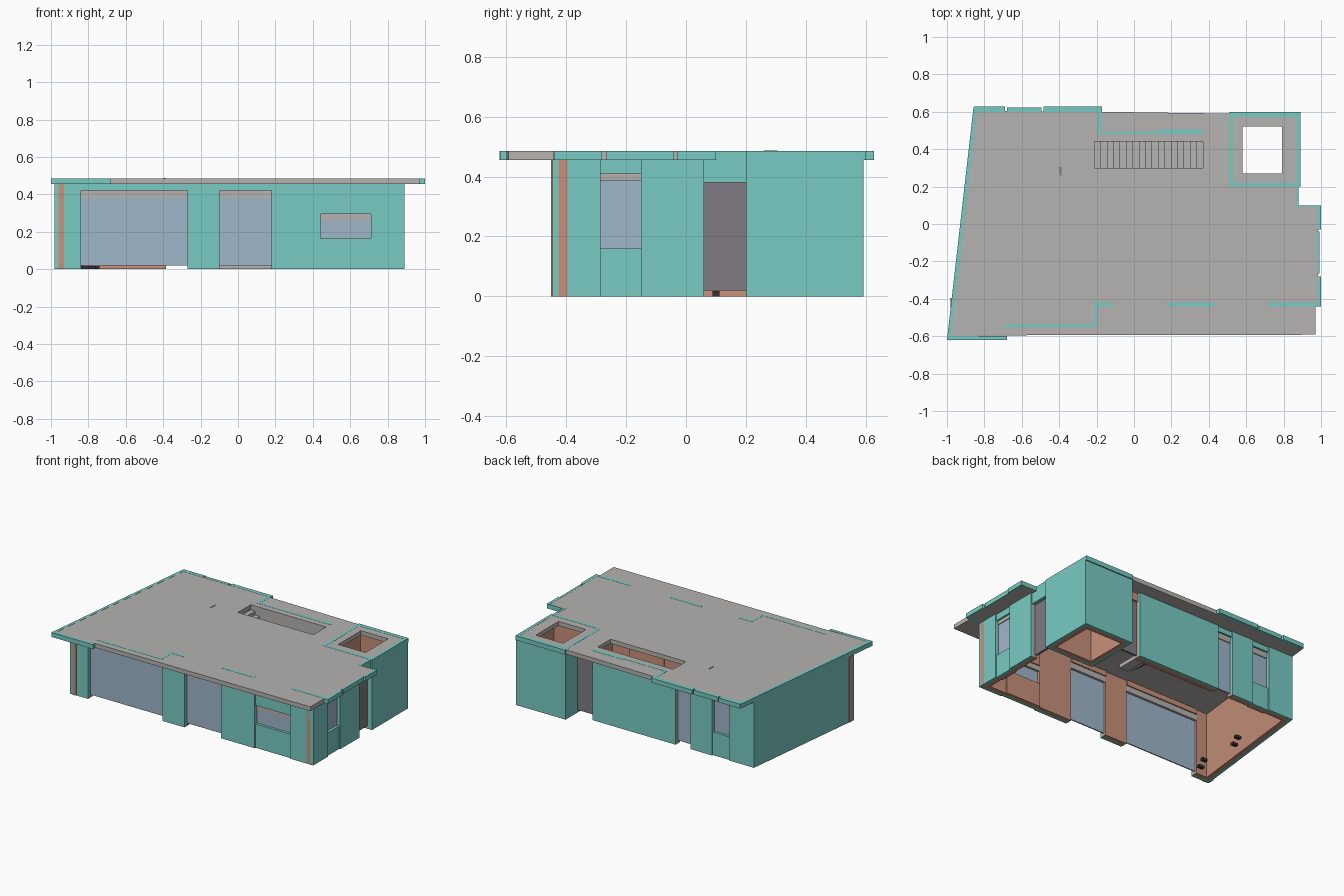
import bpy, bmesh, math
from mathutils import Vector

if "Cube" in bpy.data.objects:
    bpy.data.objects.remove(bpy.data.objects["Cube"])


def material(name, r, g, b):
    m = bpy.data.materials.new(name)
    m.diffuse_color = [((c / 255 + 0.055) / 1.055) ** 2.4 for c in (r, g, b)] + [1]
    m.use_nodes = True
    m.node_tree.nodes["Principled BSDF"].inputs["Base Color"].default_value = m.diffuse_color
    return m


TEAL = material("teal cladding", 120, 203, 195)
GREY = material("concrete grey", 182, 179, 177)
GLASS = material("pale blue glass", 160, 183, 203)
CLAY = material("terracotta lining", 200, 145, 122)
DOOR = material("dark grey door", 127, 124, 132)
BLACK = material("dark fitting", 50, 52, 56)


def prism(name, loops, z0, z1, mat):
    """Extrude an outline (first loop) with holes (other loops)."""
    bm = bmesh.new()
    for loop in loops:
        vs = [bm.verts.new((x, y, z0)) for x, y in loop]
        for a, b in zip(vs, vs[1:] + vs[:1]):
            bm.edges.new((a, b))
    bmesh.ops.triangle_fill(bm, edges=bm.edges[:], use_beauty=True, use_dissolve=False)
    geo = bmesh.ops.extrude_face_region(bm, geom=bm.faces[:])["geom"]
    for v in geo:
        if isinstance(v, bmesh.types.BMVert):
            v.co.z = z1
    # keep the base cap so the solid is closed
    if not any(all(abs(v.co.z - z0) < 1e-6 for v in f.verts) for f in bm.faces):
        low = [e for e in bm.edges if all(abs(v.co.z - z0) < 1e-6 for v in e.verts)]
        bmesh.ops.triangle_fill(bm, edges=low, use_beauty=True)
    bmesh.ops.recalc_face_normals(bm, faces=bm.faces[:])
    me = bpy.data.meshes.new(name)
    bm.to_mesh(me)
    bm.free()
    me.materials.append(mat)
    ob = bpy.data.objects.new(name, me)
    bpy.context.collection.objects.link(ob)
    return ob


def rect(x0, y0, x1, y1):
    return [(x0, y0), (x1, y0), (x1, y1), (x0, y1)]


def box(name, x0, y0, x1, y1, z0, z1, mat):
    return prism(name, [rect(x0, y0, x1, y1)], z0, z1, mat)


def slab(name, p, q, d0, d1, z0, z1, mat):
    """Upright panel from p to q, between two depths measured inward."""
    p, q = Vector(p), Vector(q)
    t = (q - p).normalized()
    n = Vector((-t.y, t.x))
    return prism(name, [[p + n * d0, q + n * d0, q + n * d1, p + n * d1]], z0, z1, mat)


H, TOP = 0.455, 0.485


def wall(name, p, q, z0=0, z1=H):
    slab(name + "_cladding", p, q, 0, 0.02, z0, z1, TEAL)
    slab(name + "_lining", p, q, 0.02, 0.05, z0, z1, CLAY)


def window(name, p, q, sill, head, blind):
    """Glazed bay: wall below, glass, grey lintel and wall above."""
    p, q = Vector(p), Vector(q)
    n = Vector((p.y - q.y, q.x - p.x)).normalized() * 0.008
    if sill > 0.05:
        wall(name + "_apron", p + n, q + n, 0, sill)
    wall(name + "_header", p + n, q + n, blind, H)
    slab(name + "_glass", p, q, 0.026, 0.034, sill, head, GLASS)
    slab(name + "_lintel", p, q, 0.02, 0.05, head, blind, GREY)


# Front wall
F = -0.445
for i, (a, b) in enumerate([(-0.98, -0.84), (-0.27, -0.10), (0.18, 0.44), (0.71, 0.89)]):
    wall(f"front_wall_{i}", (a, F), (b, F))
window("front_wide_bay", (-0.84, F), (-0.27, F), 0.02, 0.38, 0.42)
window("front_narrow_bay", (-0.10, F), (0.18, F), 0.02, 0.38, 0.42)
window("front_strip_window", (0.44, F), (0.71, F), 0.165, 0.26, 0.295)

# Right wall and side door
R = 0.89
wall("right_wall_front", (R, F), (R, -0.285))
window("right_window", (R, -0.285), (R, -0.15), 0.16, 0.385, 0.41)
wall("right_wall_back", (R, -0.15), (R, 0.06))
slab("side_door", (R, 0.06), (R, 0.20), 0.035, 0.05, 0.02, 0.385, DOOR)
slab("side_door_header", (R, 0.06), (R, 0.20), 0.01, 0.05, 0.38, H, TEAL)

# Back wall and back door
B = 0.50
for i, (a, b) in enumerate([(0.37, -0.27), (-0.385, -0.55), (-0.68, -0.872)]):
    wall(f"back_wall_{i}", (a, B), (b, B))
window("back_glass_door", (-0.27, B), (-0.385, B), 0.02, 0.38, 0.42)
window("back_window", (-0.55, B), (-0.68, B), 0.16, 0.38, 0.42)
slab("back_door", (0.51, B), (0.37, B), 0.035, 0.05, 0.02, 0.40, DOOR)
slab("back_door_header", (0.51, B), (0.37, B), 0.02, 0.05, 0.40, H, CLAY)

# Slanted left wall
wall("left_wall", (-0.872, B), (-0.98, F))

# Corner tower: cladding ring with a lined inside
prism("tower_cladding", [rect(0.51, 0.20, 0.89, 0.592), rect(0.53, 0.22, 0.87, 0.572)],
      0, TOP + 0.001, TEAL)
prism("tower_lining", [rect(0.53, 0.22, 0.87, 0.572), rect(0.56, 0.25, 0.84, 0.542)],
      0, H, CLAY)

# Roof slab with skylight and stair openings
prism("roof_slab", [
    [(-0.985, -0.60), (-0.68, -0.595), (0.97, -0.592), (0.97, -0.43), (0.985, -0.43),
     (0.985, 0.095), (0.875, 0.095), (0.875, 0.585), (-0.18, 0.60), (-0.86, 0.605)],
    rect(0.58, 0.27, 0.79, 0.52), rect(-0.21, 0.30, 0.37, 0.44)], H, TOP, GREY)

# Teal edge strips around the roof
for i, (x0, y0, x1, y1) in enumerate([
        (-0.995, -0.62, -0.68, -0.598),
        (-0.855, 0.60, -0.69, 0.628), (-0.68, 0.60, -0.495, 0.622), (-0.485, 0.60, -0.17, 0.628),
        (0.98, -0.44, 1.0, -0.28), (0.978, -0.265, 0.992, -0.04), (0.98, -0.03, 1.0, 0.10),
        (0.86, 0.09, 0.98, 0.10), (0.865, 0.10, 0.88, 0.20),
        (0.72, -0.442, 0.98, -0.42), (0.51, 0.575, 0.89, 0.60)]):
    box(f"roof_edge_{i}", x0, y0, x1, y1, H, TOP + 0.001, TEAL)
slab("roof_edge_left", (-0.858, 0.625), (-1.0, -0.62), 0, 0.02, H, TOP + 0.001, TEAL)

# Thin inlaid lines on the roof
for i, (x0, y0, x1, y1) in enumerate([
        (-0.70, -0.55, -0.20, -0.535), (-0.215, -0.535, -0.20, -0.42), (-0.20, -0.44, -0.11, -0.42),
        (0.18, -0.44, 0.43, -0.42), (-0.195, 0.50, -0.175, 0.60), (-0.195, 0.48, 0.13, 0.495),
        (0.13, 0.48, 0.37, 0.505)]):
    box(f"roof_line_{i}", x0, y0, x1, y1, TOP, TOP + 0.001, TEAL)

# Stair flight climbing to the left, with a side wall
N = 17
run, rise = 0.58 / N, 0.45 / N
for i in range(N):
    x = 0.37 - run * (i + 1)
    box(f"stair_step_{i}", x, 0.30, x + run, 0.44, max(0, rise * (i - 1.5)), rise * (i + 1), GREY)
box("stair_side_wall", -0.25, 0.44, 0.37, 0.449, 0, H, GREY)

# Small roof vent
box("roof_vent", -0.397, 0.26, -0.387, 0.305, TOP, TOP + 0.002, DOOR)

# Small floor fittings
for i, (x, y) in enumerate([(-0.82, -0.33), (-0.78, -0.25), (-0.80, 0.02), (-0.76, 0.10)]):
    box(f"floor_fitting_{i}", x - 0.02, y - 0.012, x + 0.02, y + 0.012, 0, 0.018, BLACK)
